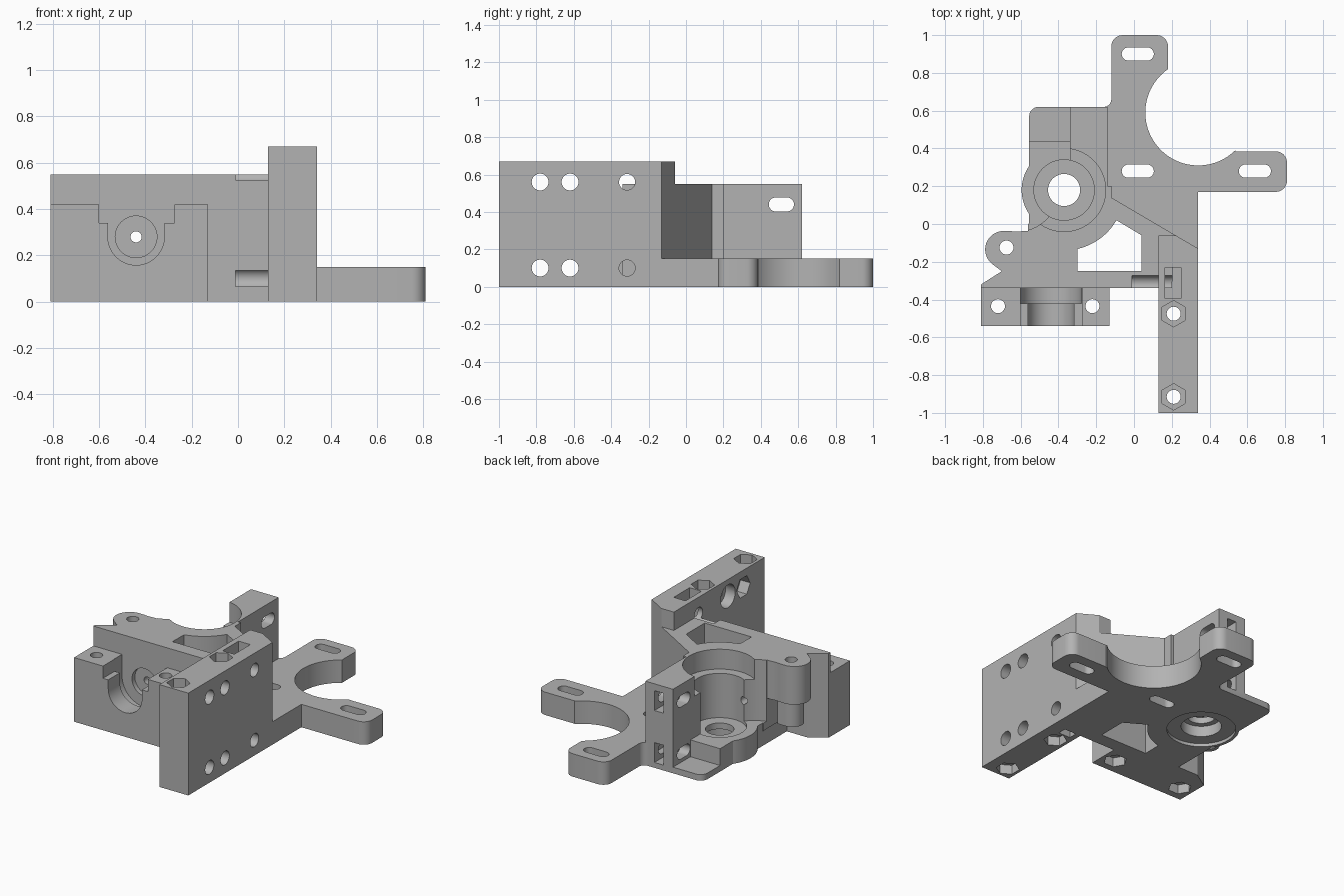
import bpy, bmesh
from math import sin, cos, pi, radians
from mathutils import Vector

cube = bpy.data.objects.get("Cube")
if cube:
    bpy.data.objects.remove(cube, do_unlink=True)

grey = bpy.data.materials.new("plain grey")
grey.use_nodes = True
COLOUR = (0.45, 0.45, 0.45, 1)
grey.diffuse_color = COLOUR
grey.node_tree.nodes["Principled BSDF"].inputs["Base Color"].default_value = COLOUR


# Outlines in a plane
def circle(cx, cy, r, n=48, start=0.0):
    return [(cx + r * cos(start + 2 * pi * i / n), cy + r * sin(start + 2 * pi * i / n)) for i in range(n)]


def arc(cx, cy, r, a, b, n=16):
    return [(cx + r * cos(radians(a + (b - a) * i / n)), cy + r * sin(radians(a + (b - a) * i / n)))
            for i in range(n + 1)]


def rect(x0, x1, y0, y1):
    return [(x0, y0), (x1, y0), (x1, y1), (x0, y1)]


def slot(cx, cy, length, width):
    r, h = width / 2, (length - width) / 2
    return arc(cx + h, cy, r, -90, 90) + arc(cx - h, cy, r, 90, 270)


def channel(cx, cy, r, top):
    return arc(cx, cy, r, 180, 360, 24) + [(cx + r, top), (cx - r, top)]


def rounded(points):
    """Replace each corner that has a third value by a curve of about that radius."""
    out = []
    for i, p in enumerate(points):
        if len(p) == 2:
            out.append(p)
            continue
        c, r = Vector(p[:2]), p[2]
        a = c + (Vector(points[i - 1][:2]) - c).normalized() * r
        b = c + (Vector(points[(i + 1) % len(points)][:2]) - c).normalized() * r
        centre = a + b - c
        for k in range(9):
            t = k / 8 * pi / 2
            out.append(tuple(centre + (a - centre) * cos(t) + (b - centre) * sin(t)))
    return out


# Solids and cuts
def prism(name, outline, lo, hi, axis="z"):
    place = {"z": lambda u, v, w: (u, v, w), "x": lambda u, v, w: (w, u, v), "y": lambda u, v, w: (u, w, v)}[axis]
    bm = bmesh.new()
    ends = [[bm.verts.new(place(u, v, w)) for u, v in outline] for w in (lo, hi)]
    for end in ends:
        bm.faces.new(end)
    n = len(outline)
    for i in range(n):
        j = (i + 1) % n
        bm.faces.new((ends[0][i], ends[0][j], ends[1][j], ends[1][i]))
    bmesh.ops.recalc_face_normals(bm, faces=bm.faces)
    mesh = bpy.data.meshes.new(name)
    bm.to_mesh(mesh)
    bm.free()
    mesh.materials.append(grey)
    obj = bpy.data.objects.new(name, mesh)
    bpy.context.scene.collection.objects.link(obj)
    return obj


def cut(obj, cutters):
    helpers = []
    for outline, lo, hi, axis in cutters:
        tool = prism("cutter", outline, lo, hi, axis)
        tool.hide_render = True
        mod = obj.modifiers.new("cut", "BOOLEAN")
        mod.operation, mod.solver, mod.object = "DIFFERENCE", "EXACT", tool
        helpers.append(tool)
    bpy.context.view_layer.update()
    mesh = bpy.data.meshes.new_from_object(obj.evaluated_get(bpy.context.evaluated_depsgraph_get()))
    obj.modifiers.clear()
    obj.data = mesh
    for tool in helpers:
        bpy.data.objects.remove(tool, do_unlink=True)


BX, BY = -0.37, 0.18      # shaft axis
FX, FZ = -0.44, 0.28      # filament axis

# Cuts shared by several parts
window = (arc(BX, BY, 0.32, -77, -30) + [(0.04, -0.06), (0.04, -0.25), (-0.30, -0.25)], -0.1, 0.8, "z")
filament = (circle(FX, FZ, 0.024, 24), -0.7, 0.3, "y")
shaft = [(circle(BX, BY, 0.085), -0.1, 0.8, "z"), (circle(BX, BY, 0.12), -0.1, 0.09, "z"),
         (circle(BX, BY, 0.205), -0.1, 0.02, "z"), (circle(BX, BY, 0.16), 0.13, 0.8, "z")]
bolt_bores = [(circle(-0.315, z, 0.043, 32), -0.01, 0.5, "x") for z in (0.1, 0.56)]
clamp_slots = [(slot(0.51, z, 0.135, 0.075), -0.6, -0.05, "x") for z in (0.1, 0.44)]
clamp_nuts = [(rect(-0.27, -0.205, z - 0.065, z + 0.065), 0.45, 0.8, "y") for z in (0.1, 0.44)]

# Base plate with the two mounting arms
plate = prism("base_plate", rounded([
    (-0.81, -0.34), (0.34, -0.34), (0.34, 0.17), (0.81, 0.17, 0.06), (0.81, 0.385, 0.06), (0.54, 0.385),
    (0.18, 0.81), (0.18, 1, 0.06), (-0.12, 1, 0.06), (-0.12, 0.62, 0.04), (-0.555, 0.62, 0.05),
    (-0.555, -0.25), (-0.70, -0.25), (-0.81, -0.32)]), 0, 0.15)
arm_slots = [(slot(x, y, 0.17, 0.07), -0.1, 0.3, "z") for x, y in ((0.02, 0.9), (0.02, 0.28), (0.64, 0.28))]
cut(plate, [window, (circle(0.34, 0.59, 0.28, 96), -0.1, 0.3, "z"),
            (rect(-0.7, -0.34, 0.44, 0.8), 0.04, 0.3, "z"),
            (slot(0.51, 0.1, 0.135, 0.075), -0.6, -0.16, "x"), clamp_nuts[0], bolt_bores[0]] + arm_slots + shaft)

# Round bulge of the plate around the shaft
bulge = prism("shaft_boss", circle(BX, BY, 0.225, 64), 0, 0.15)
cut(bulge, shaft)

# Main body above the plate
body = prism("main_body", [
    (-0.34, 0.62), (-0.14, 0.62), (-0.14, 0.2), (-0.12, 0.2), (-0.12, 0.14), (0.22, -0.06), (0.2, -0.34),
    (-0.81, -0.34), (-0.81, -0.32), (-0.70, -0.25), (-0.56, -0.25), (-0.56, 0.0), (-0.34, 0.15)], 0.1, 0.55)
cut(body, [window, filament, (circle(BX, BY, 0.22, 64), 0.42, 0.8, "z"),
           (circle(-0.62, 0.18, 0.22, 64), 0.15, 0.8, "z"),
           (circle(FX, FZ, 0.09), -0.5, -0.31, "y")] + shaft[:1] + shaft[3:]
    + bolt_bores + clamp_slots + clamp_nuts)

# Tall fixing wall
wall = prism("fixing_wall", [(0.13, -1), (0.34, -1), (0.34, -0.13), (0.22, -0.06), (0.13, -0.06)], 0, 0.67)
wall_cuts = list(bolt_bores)
for z in (0.1, 0.56):
    wall_cuts += [(circle(y, z, 0.045, 32), 0, 0.5, "x") for y in (-0.78, -0.62)]
    wall_cuts.append((circle(-0.78, z, 0.07, 6), 0, 0.2, "x"))
    wall_cuts.append((circle(-0.62, z, 0.075, 32), 0, 0.2, "x"))
for y in (-0.475, -0.915):
    wall_cuts.append((circle(0.21, y, 0.037, 32), -0.1, 0.8, "z"))
    for lo, hi in ((-0.1, 0.06), (0.61, 0.8)):
        wall_cuts.append((circle(0.21, y, 0.07, 6, pi / 6), lo, hi, "z"))
for lo, hi in ((0.48, 0.8), (-0.1, 0.18)):
    wall_cuts.append((rect(0.165, 0.25, -0.395, -0.23), lo, hi, "z"))
cut(wall, wall_cuts)

# Front flange with the grooved nozzle seat
flange = prism("front_flange", rect(-0.81, -0.13, -0.54, -0.34), 0, 0.42)
flange_cuts = [(rect(-0.60, -0.275, 0.34, 0.6), -0.7, -0.2, "y"),
               (channel(FX, FZ, 0.122, 0.6), -0.7, -0.2, "y"),
               (channel(FX, FZ, 0.162, 0.6), -0.42, -0.2, "y")]
for x in (-0.72, -0.22):
    flange_cuts.append((circle(x, -0.435, 0.037, 32), -0.1, 0.6, "z"))
    flange_cuts.append((circle(x, -0.435, 0.07, 6), -0.1, 0.06, "z"))
cut(flange, flange_cuts)

# Hinge lugs beside the body
pin = (circle(-0.675, -0.125, 0.037, 32), -0.1, 0.8, "z")
upper_lug = prism("upper_hinge_lug", arc(-0.69, -0.135, 0.098, 90, 230)
                  + [(-0.70, -0.25), (-0.50, -0.25), (-0.50, -0.037)], 0.3, 0.55)
cut(upper_lug, [pin, (circle(-0.62, 0.18, 0.22, 64), 0.15, 0.8, "z")])
lower_lug = prism("lower_hinge_lug", arc(-0.68, -0.13, 0.07, 90, 270) + [(-0.62, -0.20), (-0.62, -0.06)], 0.14, 0.3)
cut(lower_lug, [pin, (circle(-0.675, -0.125, 0.055, 6), 0, 0.2, "z")])

# Smooth the round walls, keep edges sharp
bpy.ops.object.select_all(action="DESELECT")
for part in (plate, bulge, body, wall, flange, upper_lug, lower_lug):
    part.select_set(True)
bpy.context.view_layer.objects.active = plate
bpy.ops.object.shade_smooth_by_angle(angle=radians(30))
